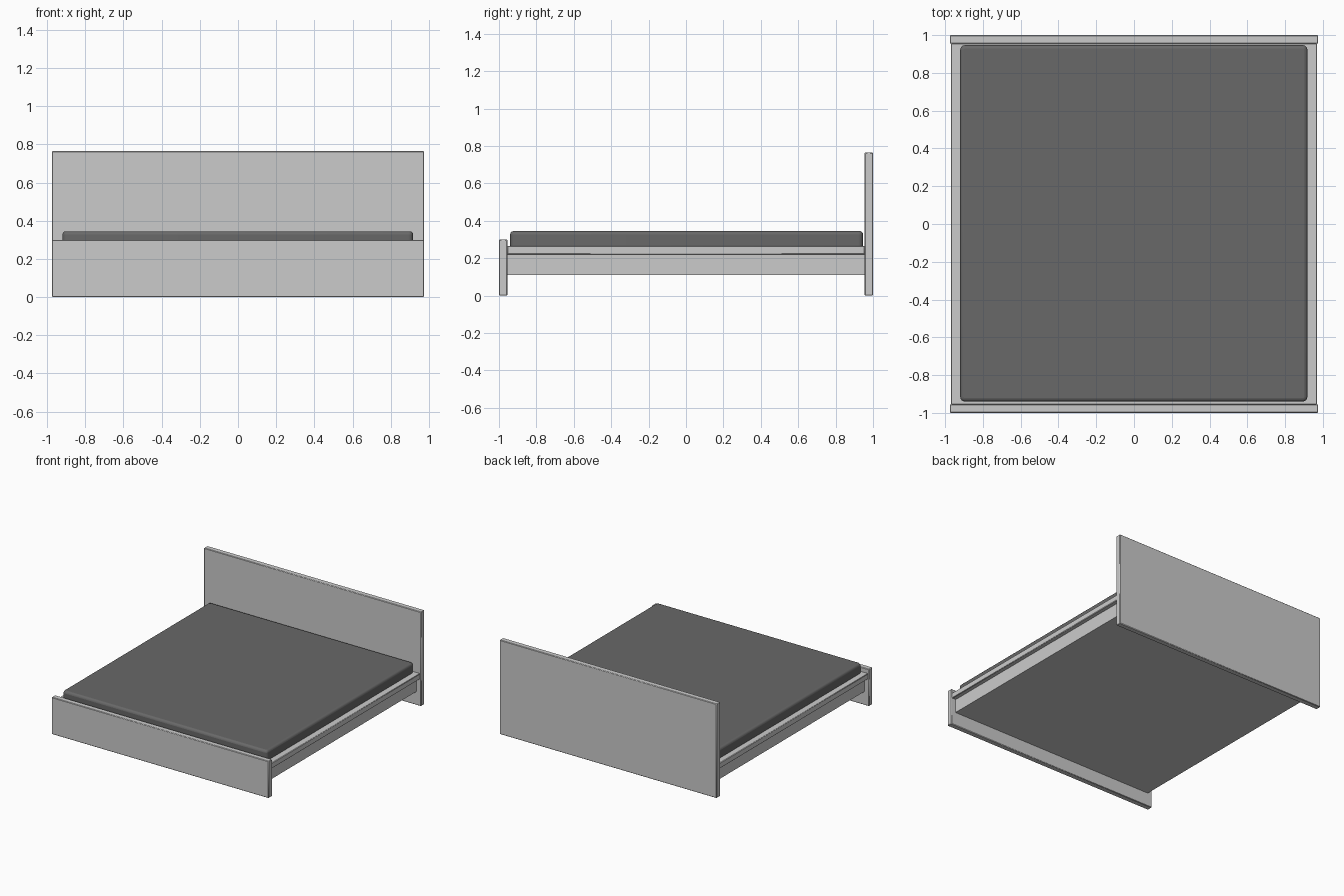
import bpy
import bmesh
import math
from mathutils import Vector

cube = bpy.data.objects.get("Cube")
if cube:
    bpy.data.objects.remove(cube, do_unlink=True)


def material(name, level):
    mat = bpy.data.materials.new(name)
    mat.use_nodes = True
    colour = (level, level, level, 1)
    mat.diffuse_color = colour
    bsdf = mat.node_tree.nodes["Principled BSDF"]
    bsdf.inputs["Base Color"].default_value = colour
    bsdf.inputs["Roughness"].default_value = 0.7
    return mat


def box(name, low, high, mat, bevel=0.0, segments=1, corner=0.0):
    """Box between two corner points, with optional rounded uprights and edges."""
    low, high = Vector(low), Vector(high)
    bm = bmesh.new()
    bmesh.ops.create_cube(bm, size=1)
    for v in bm.verts:
        v.co = (low + high) / 2 + v.co * (high - low)
    if corner:
        uprights = [e for e in bm.edges
                    if abs(e.verts[0].co.z - e.verts[1].co.z) > 0.01]
        bmesh.ops.bevel(bm, geom=uprights, offset=corner, segments=4,
                        profile=0.5, affect='EDGES')
    mesh = bpy.data.meshes.new(name)
    bm.to_mesh(mesh)
    bm.free()
    obj = bpy.data.objects.new(name, mesh)
    bpy.context.collection.objects.link(obj)
    mesh.materials.append(mat)
    if bevel:
        mod = obj.modifiers.new("Rounded edges", 'BEVEL')
        mod.width = bevel
        mod.segments = segments
        mod.limit_method = 'ANGLE'
        mod.angle_limit = math.radians(40)
    bpy.ops.object.select_all(action='DESELECT')
    obj.select_set(True)
    bpy.context.view_layer.objects.active = obj
    bpy.ops.object.shade_smooth_by_angle(angle=math.radians(35))
    return obj


frame_grey = material("light grey frame", 0.6)
mattress_grey = material("dark grey mattress", 0.14)

# End boards
box("headboard", (-0.975, 0.955, 0), (0.975, 1, 0.765), frame_grey, 0.004)
box("footboard", (-0.975, -1, 0), (0.975, -0.955, 0.3), frame_grey, 0.004)

# Recessed base and the wider platform above it
box("bed_base", (-0.935, -0.956, 0.11), (0.935, 0.956, 0.225), frame_grey)
box("platform", (-0.969, -0.956, 0.22), (0.969, 0.956, 0.266), frame_grey, 0.004)

# Mattress
box("mattress", (-0.92, -0.94, 0.25), (0.918, 0.947, 0.345), mattress_grey,
    bevel=0.018, segments=3, corner=0.025)
